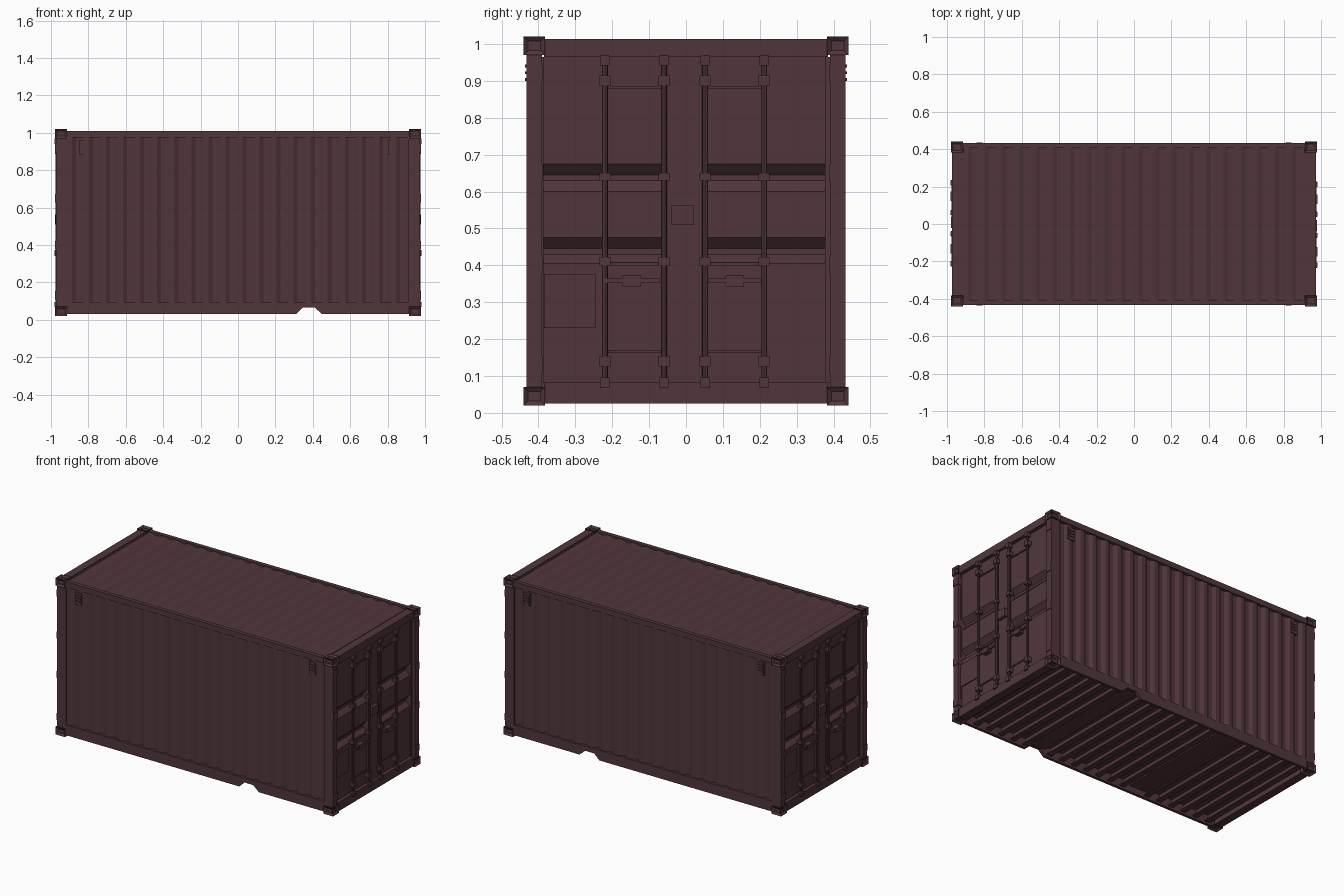
import bpy, bmesh, math
from mathutils import Vector, Matrix

if "Cube" in bpy.data.objects:
    bpy.data.objects.remove(bpy.data.objects["Cube"])

paint = bpy.data.materials.new("dark maroon paint")
paint.diffuse_color = (0.082, 0.037, 0.044, 1)
paint.use_nodes = True
paint.node_tree.nodes["Principled BSDF"].inputs["Base Color"].default_value = paint.diffuse_color


def finish(name, bm):
    me = bpy.data.meshes.new(name)
    bm.to_mesh(me)
    bm.free()
    me.materials.append(paint)
    ob = bpy.data.objects.new(name, me)
    bpy.context.collection.objects.link(ob)
    return ob


def add_box(bm, x, y, z):
    """Box from (min, max) pairs; returns its faces."""
    size = [b - a for a, b in (x, y, z)]
    mid = [(a + b) / 2 for a, b in (x, y, z)]
    m = Matrix.Translation(mid) @ Matrix.Diagonal((*size, 1))
    vs = bmesh.ops.create_cube(bm, size=1, matrix=m)["verts"]
    return list({f for v in vs for f in v.link_faces})


def boxes(name, specs):
    bm = bmesh.new()
    for s in specs:
        add_box(bm, *s)
    return finish(name, bm)


def mirror_pair(c, half):
    return [(c - half, c + half), (-c - half, -c + half)]


def sheet(name, points, push, outward):
    """Open profile swept along a vector, facing outward."""
    bm = bmesh.new()
    a = [bm.verts.new(p) for p in points]
    b = [bm.verts.new(Vector(p) + Vector(push)) for p in points]
    for i in range(len(a) - 1):
        bm.faces.new((a[i], a[i + 1], b[i + 1], b[i]))
    bm.normal_update()
    if sum((f.normal.dot(Vector(outward)) for f in bm.faces)) < 0:
        bmesh.ops.reverse_faces(bm, faces=bm.faces[:])
    return finish(name, bm)


def wave(x0, x1, count, depth):
    """Trapezoid corrugation: (x, offset) pairs, offset 0 is outermost."""
    p = (x1 - x0) / count
    out = [(x0, 0)]
    for i in range(count):
        s = x0 + i * p
        out += [(s + p * 0.26, 0), (s + p * 0.5, -depth), (s + p * 0.76, -depth), (s + p, 0)]
    return out


def both_ends(ob):
    """Second copy turned half round for the other end."""
    c = ob.copy()
    c.rotation_euler.z = math.pi
    c.name = "rear_" + ob.name
    bpy.context.collection.objects.link(c)


# corner castings with recessed lifting holes
bm = bmesh.new()
for x in mirror_pair(0.946, 0.033):
    for y in mirror_pair(0.411, 0.029):
        for z in ((0.02, 0.07), (0.97, 1.02)):
            fs = add_box(bm, x, y, z)
            bmesh.ops.inset_individual(bm, faces=fs, thickness=0.013, depth=-0.012)
finish("corner_castings", bm)

# corner posts
boxes("corner_posts", [(x, y, (0.07, 0.97)) for x in mirror_pair(0.942, 0.032)
                       for y in mirror_pair(0.412, 0.021)])

# long rails along the top
boxes("top_side_rails", [((-0.92, 0.92), y, (0.975, 1.01)) for y in mirror_pair(0.42, 0.013)])

# long rails along the bottom, with a small notch in the lower edge
outline = [(-0.92, 0.03), (0.31, 0.03), (0.345, 0.065), (0.41, 0.065), (0.45, 0.03),
           (0.92, 0.03), (0.92, 0.095), (-0.92, 0.095)]
for side in (-1, 1):
    bm = bmesh.new()
    f = bm.faces.new([bm.verts.new((x, side * 0.432, z)) for x, z in outline])
    r = bmesh.ops.extrude_face_region(bm, geom=[f])
    vs = [g for g in r["geom"] if isinstance(g, bmesh.types.BMVert)]
    bmesh.ops.translate(bm, verts=vs, vec=(0, -side * 0.018, 0))
    bmesh.ops.recalc_face_normals(bm, faces=bm.faces[:])
    finish("bottom_side_rail", bm)

# corrugated side walls and roof
for side in (-1, 1):
    pts = [(x, side * (0.427 + d), 0.09) for x, d in wave(-0.912, 0.912, 20, 0.013)]
    sheet("side_wall", pts, (0, 0, 0.89), (0, side, 0))
pts = [(x, -0.41, 1.006 + d) for x, d in wave(-0.912, 0.912, 20, 0.009)]
sheet("roof", pts, (0, 0.82, 0), (0, 0, 1))
boxes("roof_end_plates", [(x, (-0.385, 0.385), (0.985, 1.008)) for x in mirror_pair(0.932, 0.022)])

# side vents with louvre slats
specs = []
for s in (-1, 1):
    for x in (-0.825, 0.825):
        specs.append(((x - 0.023, x + 0.023), tuple(sorted((s * 0.415, s * 0.431))), (0.88, 0.96)))
        for z in (0.9, 0.918, 0.936):
            specs.append(((x - 0.016, x + 0.016), tuple(sorted((s * 0.43, s * 0.436))), (z, z + 0.008)))
boxes("side_vents", specs)

# floor and cross members underneath, with wider gaps at the lift pockets
boxes("floor", [((-0.93, 0.93), (-0.415, 0.415), (0.09, 0.1))])
specs = []
for i in range(21):
    x = -0.9 + i * 0.09
    if abs(abs(x) - 0.38) > 0.05:
        specs.append(((x - 0.004, x + 0.004), (-0.414, 0.414), (0.042, 0.09)))
        specs.append(((x - 0.004, x + 0.03), (-0.414, 0.414), (0.042, 0.048)))
boxes("cross_members", specs)
boxes("lift_pocket_plates", [(x, (-0.414, 0.414), (0.07, 0.078)) for x in mirror_pair(0.38, 0.065)])

# ---- door end, built at +x and repeated at -x ----
end = []
end.append(boxes("door_header_and_sill", [
    ((0.92, 0.972), (-0.385, 0.385), (0.965, 1.013)),
    ((0.92, 0.972), (-0.385, 0.385), (0.026, 0.083))]))

# door leaves with two pressed horizontal grooves
prof = [(0.95, 0.083), (0.95, 0.405), (0.922, 0.43), (0.922, 0.445), (0.95, 0.475),
        (0.95, 0.6), (0.922, 0.63), (0.922, 0.645), (0.95, 0.675), (0.95, 0.965)]
for y0, y1 in ((-0.39, -0.05), (0.045, 0.39)):
    end.append(sheet("door_leaf", [(x, y0, z) for x, z in prof], (0, y1 - y0, 0), (1, 0, 0)))

# door edge strips, centre strip and thin cross bars
specs = [((0.92, 0.956), y, (0.083, 0.965)) for y in ((-0.4, -0.386), (0.377, 0.4), (-0.055, 0.047))]
for y in ((-0.22, -0.06), (0.05, 0.21)):
    specs += [((0.948, 0.956), y, (z - 0.004, z + 0.004)) for z in (0.882, 0.167, 0.404)]
specs.append(((0.948, 0.956), (-0.385, -0.245), (0.23, 0.375)))
end.append(boxes("door_trim", specs))
end.append(boxes("lock_box", [((0.95, 0.978), (-0.04, 0.022), (0.51, 0.562))]))

# locking rods with guides and cams
bm = bmesh.new()
rods = (-0.22, -0.06, 0.052, 0.212)
for y in rods:
    bmesh.ops.create_cone(bm, cap_ends=True, segments=8, radius1=0.008, radius2=0.008, depth=0.9,
                          matrix=Matrix.Translation((0.968, y, 0.52)))
end.append(finish("locking_rods", bm))
specs = []
for y in rods:
    for z, h in ((0.9, 0.014), (0.64, 0.01), (0.41, 0.012), (0.14, 0.014)):
        specs.append(((0.948, 0.979), (y - 0.015, y + 0.015), (z - h, z + h)))
    for z in (0.955, 0.082):
        specs.append(((0.955, 0.982), (y - 0.013, y + 0.013), (z - 0.014, z + 0.014)))
end.append(boxes("rod_guides", specs))

# handles and their catches
specs = []
for a, b in ((-0.225, -0.07), (0.06, 0.205)):
    m = (a + b) / 2
    specs += [((0.966, 0.976), (a, b), (0.352, 0.364)),
              ((0.95, 0.98), (m - 0.025, m + 0.025), (0.342, 0.372))]
end.append(boxes("door_handles", specs))

# hinges
end.append(boxes("hinges", [((0.95, 0.978), y, (z - 0.022, z + 0.022))
                            for y in mirror_pair(0.41, 0.022) for z in (0.92, 0.65, 0.4, 0.13)]))
for ob in end:
    both_ends(ob)
